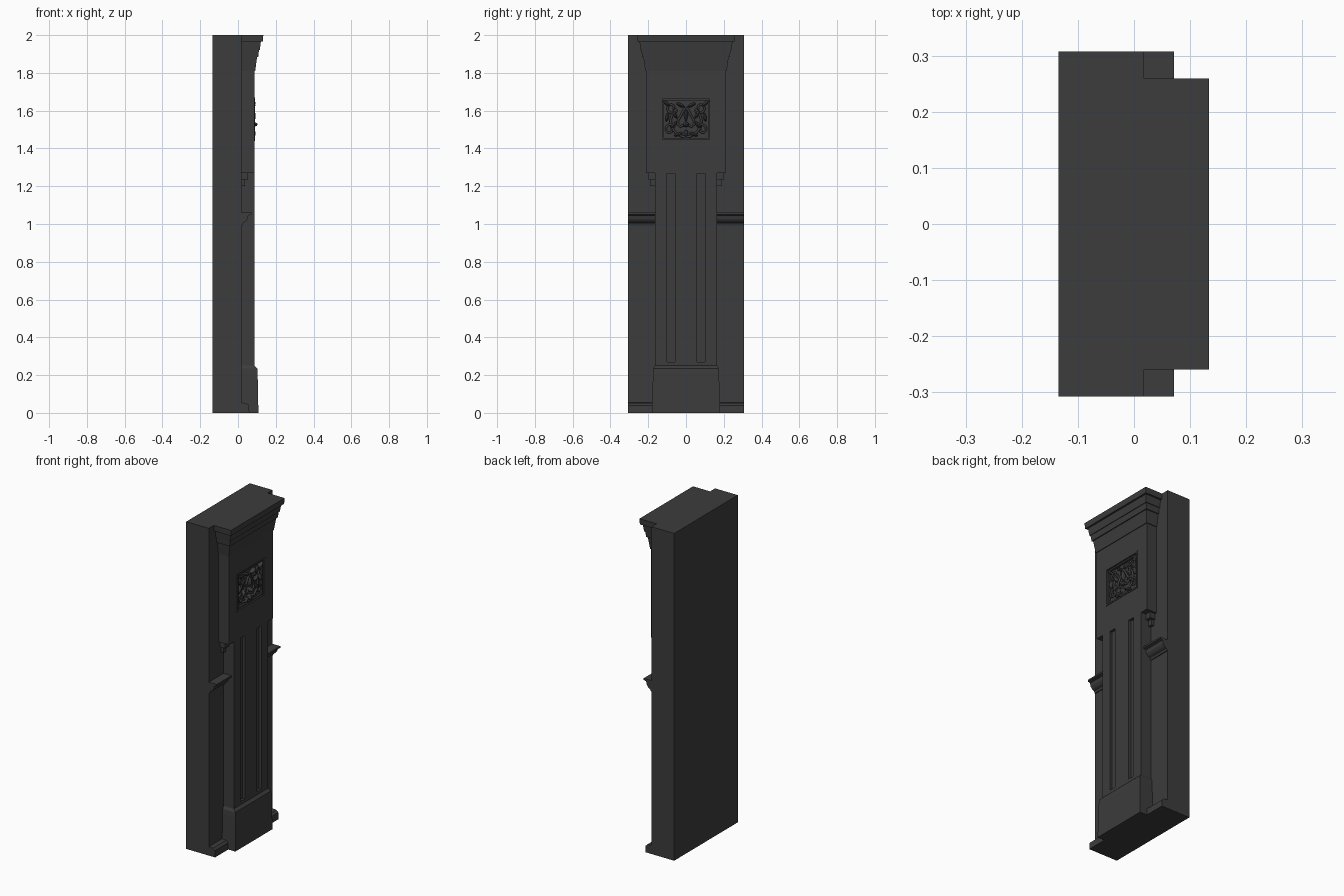
import bpy, bmesh
from math import sin, cos, pi, radians
from mathutils import Matrix, Vector

if "Cube" in bpy.data.objects:
    bpy.data.objects.remove(bpy.data.objects["Cube"], do_unlink=True)

stone = bpy.data.materials.new("dark grey stone")
stone.use_nodes = True
grey = (0.045, 0.045, 0.045, 1)
stone.diffuse_color = grey
stone.node_tree.nodes["Principled BSDF"].inputs["Base Color"].default_value = grey

BACK, WALL, FACE = -0.135, 0.018, 0.087
HALF = 0.307      # half width of the wall
UPPER, SHAFT = 0.212, 0.165
PANEL_Z = 1.555


def finish(name, bm):
    bmesh.ops.recalc_face_normals(bm, faces=bm.faces)
    mesh = bpy.data.meshes.new(name)
    bm.to_mesh(mesh)
    bm.free()
    mesh.materials.append(stone)
    obj = bpy.data.objects.new(name, mesh)
    bpy.context.collection.objects.link(obj)
    return obj


def add_box(bm, x0, x1, y0, y1, z0, z1):
    m = Matrix.Translation(((x0 + x1) / 2, (y0 + y1) / 2, (z0 + z1) / 2))
    m = m @ Matrix.Diagonal((x1 - x0, y1 - y0, z1 - z0, 1))
    bmesh.ops.create_cube(bm, size=1, matrix=m)


def add_prism(bm, points, offset):
    face = bm.faces.new([bm.verts.new(p) for p in points])
    ext = bmesh.ops.extrude_face_region(bm, geom=[face])["geom"]
    verts = [v for v in ext if isinstance(v, bmesh.types.BMVert)]
    bmesh.ops.translate(bm, verts=verts, vec=offset)


def add_stack(bm, rings):
    """Loft of rectangles (z, half width, front x) against the wall."""
    loops = []
    for z, w, x in rings:
        corners = [(WALL - 0.01, -w), (x, -w), (x, w), (WALL - 0.01, w)]
        loops.append([bm.verts.new((cx, cy, z)) for cx, cy in corners])
    for a, b in zip(loops, loops[1:]):
        for i in range(4):
            j = (i + 1) % 4
            bm.faces.new((a[i], a[j], b[j], b[i]))
    bm.faces.new(loops[0])
    bm.faces.new(loops[-1])


# Wall slab
bm = bmesh.new()
add_box(bm, BACK, WALL, -HALF, HALF, 0, 2)
finish("wall_slab", bm)

# Pilaster: narrow shaft below, wide block above
bm = bmesh.new()
half = [(SHAFT, 0.02), (SHAFT, 1.27), (UPPER, 1.27), (UPPER, 1.9)]
outline = half + [(-y, z) for y, z in reversed(half)]
add_prism(bm, [(WALL - 0.01, y, z) for y, z in outline], (FACE - WALL + 0.01, 0, 0))
pilaster = finish("pilaster", bm)

# Flutes and sunken panel cut into the pilaster
bm = bmesh.new()
for s in (-1, 1):
    add_box(bm, FACE - 0.016, FACE + 0.1, s * 0.08 - 0.021, s * 0.08 + 0.021, 0.27, 1.267)
add_box(bm, FACE - 0.018, FACE + 0.1, -0.13, 0.13, PANEL_Z - 0.113, PANEL_Z + 0.113)
cutter = finish("recess_cutter", bm)
cutter.hide_render = True
mod = pilaster.modifiers.new("recesses", 'BOOLEAN')
mod.operation = 'DIFFERENCE'
mod.solver = 'EXACT'
mod.object = cutter
bpy.context.view_layer.objects.active = pilaster
bpy.ops.object.modifier_apply(modifier=mod.name)
bpy.data.objects.remove(cutter, do_unlink=True)

# Plinth with a sloped top
bm = bmesh.new()
add_stack(bm, [(0, 0.18, 0.108), (0.205, 0.175, 0.104), (0.235, 0.173, 0.103), (0.25, SHAFT, FACE)])
finish("plinth", bm)

# Cornice: each tier steps outward by the same amount on front and sides
bm = bmesh.new()
tiers = [(1.81, 0), (1.81, 0.004), (1.885, 0.014), (1.885, 0.02), (1.92, 0.024),
         (1.92, 0.028), (1.965, 0.034), (1.965, 0.045), (2, 0.047)]
add_stack(bm, [(z, UPPER + e, FACE + e) for z, e in tiers])
finish("cornice", bm)

# Stepped corbels under the wide block
bm = bmesh.new()
for s in (-1, 1):
    for w, x, z0, z1 in ((0.201, 0.054, 1.235, 1.272), (0.19, 0.036, 1.2, 1.237)):
        y0, y1 = sorted((s * (SHAFT - 0.005), s * w))
        add_box(bm, WALL - 0.005, x, y0, y1, z0, z1)
finish("corbels", bm)


# Mouldings running along the wall on both sides of the shaft
def wall_moulding(name, profile):
    bm = bmesh.new()
    for start in (-HALF, SHAFT - 0.005):
        add_prism(bm, [(x, start, z) for x, z in profile], (0, HALF - SHAFT + 0.005, 0))
    finish(name, bm)


wall_moulding("chair_rail", [(0.01, 0.99), (0.022, 0.992), (0.027, 1.005), (0.04, 1.012),
                             (0.05, 1.025), (0.055, 1.045), (0.071, 1.05), (0.071, 1.06), (0.01, 1.06)])
wall_moulding("skirting", [(0.01, 0), (0.06, 0), (0.058, 0.04), (0.045, 0.052), (0.01, 0.055)])

# Frame of the carved panel
bm = bmesh.new()
for inset, x, t in ((0, FACE + 0.003, 0.009), (0.009, FACE - 0.006, 0.008)):
    w, h = 0.133 - inset, 0.116 - inset
    for s in (-1, 1):
        y0, y1 = sorted((s * w, s * (w - t)))
        add_box(bm, FACE - 0.02, x, y0, y1, PANEL_Z - h, PANEL_Z + h)
        z0, z1 = sorted((s * h, s * (h - t)))
        add_box(bm, FACE - 0.02, x, t - w, w - t, PANEL_Z + z0, PANEL_Z + z1)
finish("panel_frame", bm)


# Carved scrolls: round stems following curves in the panel plane
def scroll(name, points, radius):
    curve = bpy.data.curves.new(name, 'CURVE')
    curve.dimensions = '3D'
    curve.bevel_depth = radius
    curve.bevel_resolution = 1
    curve.use_fill_caps = True
    for s in (-1, 1):
        spline = curve.splines.new('POLY')
        spline.points.add(len(points) - 1)
        for p, (y, z) in zip(spline.points, points):
            p.co = (FACE - 0.011, s * y, PANEL_Z + z, 1)
    curve.materials.append(stone)
    obj = bpy.data.objects.new(name, curve)
    bpy.context.collection.objects.link(obj)
    bpy.ops.object.select_all(action='DESELECT')
    obj.select_set(True)
    bpy.context.view_layer.objects.active = obj
    bpy.ops.object.convert(target='MESH')


def spiral(cy, cz, r0, r1, a0, a1, n=18):
    out = []
    for i in range(n + 1):
        t = i / n
        r, a = r0 + (r1 - r0) * t, radians(a0 + (a1 - a0) * t)
        out.append((cy + r * cos(a), cz + r * sin(a)))
    return out


scroll("outer_scroll", spiral(0, -0.005, 0.09, 0.075, -90, 50), 0.007)
scroll("top_curl", spiral(0.075, 0.06, 0.032, 0.008, -150, 230), 0.006)
scroll("side_curl", spiral(0.085, -0.055, 0.03, 0.008, 150, -230), 0.006)
scroll("heart_outline", [(0, 0.062), (0.014, 0.045), (0.026, 0.02), (0.042, -0.005),
                         (0.044, -0.028), (0.03, -0.04), (0.012, -0.032), (0, -0.015)], 0.007)

# Leaves and boss: flattened balls
bm = bmesh.new()


def leaf(y, z, length, width, depth, angle):
    m = (Matrix.Translation((FACE - 0.014, y, PANEL_Z + z)) @ Matrix.Rotation(radians(angle), 4, 'X')
         @ Matrix.Diagonal((depth, length, width, 1)))
    bmesh.ops.create_icosphere(bm, subdivisions=2, radius=1, matrix=m)


leaf(0, 0.02, 0.01, 0.03, 0.02, 0)
leaf(0, -0.028, 0.016, 0.014, 0.032, 0)
leaf(0, -0.075, 0.012, 0.02, 0.022, 0)
for s in (-1, 1):
    for y, z, a in ((0.03, 0.075, 25), (0.06, 0.025, 60), (0.1, 0.01, 100),
                    (0.065, -0.03, -50), (0.04, -0.08, -20), (0.105, 0.085, 40)):
        leaf(s * y, z, 0.024, 0.009, 0.02, s * a)
finish("carved_leaves", bm)
